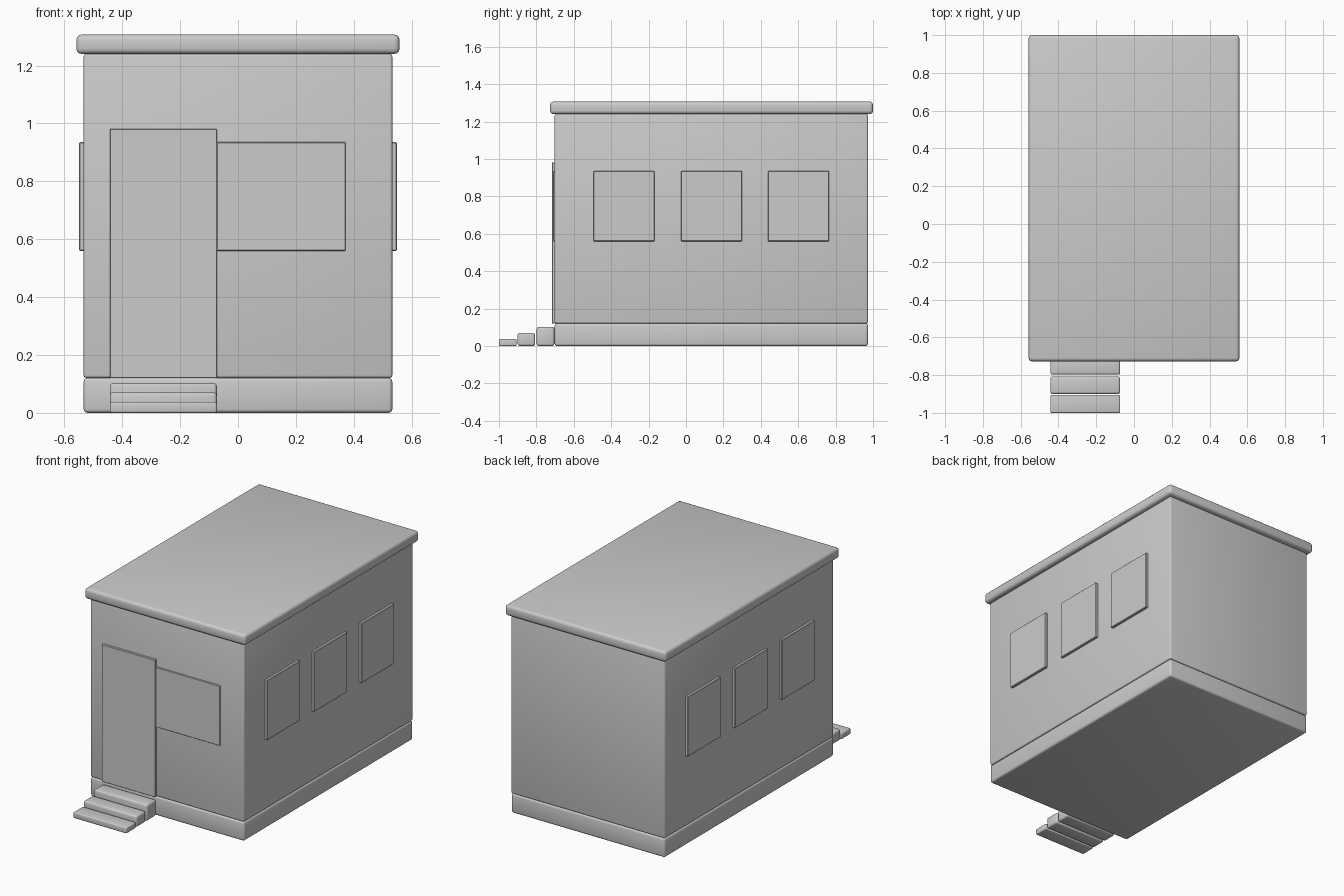
import bpy

if "Cube" in bpy.data.objects:
    bpy.data.objects.remove(bpy.data.objects["Cube"])


def box(name, x, y, z, bevel, segments=3):
    """Rounded box spanning the given (min, max) ranges."""
    spans = (x, y, z)
    bpy.ops.mesh.primitive_cube_add(size=1, location=[(a + b) / 2 for a, b in spans])
    ob = bpy.context.object
    ob.name = name
    ob.scale = [b - a for a, b in spans]
    bpy.ops.object.transform_apply(location=False, rotation=False, scale=True)
    mod = ob.modifiers.new("Bevel", 'BEVEL')
    mod.width = bevel
    mod.segments = segments
    bpy.ops.object.modifier_apply(modifier=mod.name)
    bpy.ops.object.shade_smooth_by_angle()
    return ob


W = 0.533                      # half width of the walls
FRONT, BACK = -0.702, 0.973    # wall ends
DOOR_X = (-0.443, -0.073)
WINDOW_Z = (0.56, 0.935)

# Main masses
box("foundation", (-W, W), (FRONT, BACK), (0.0, 0.121), 0.013)
box("walls", (-W, W), (FRONT, BACK), (0.121, 1.24), 0.009)
box("roof_slab", (-0.558, 0.558), (-0.727, 1.0), (1.24, 1.307), 0.018)

# Front door and the window beside it
box("door", DOOR_X, (-0.717, -0.69), (0.121, 0.981), 0.002, 1)
box("front_window", (-0.073, 0.371), (-0.711, -0.69), WINDOW_Z, 0.002, 1)

# Three windows on each side
for side, s in (("right", 1), ("left", -1)):
    for i in range(3):
        y = -0.494 + i * 0.4665
        x = sorted((s * 0.52, s * 0.549))
        box(f"{side}_window_{i + 1}", x, (y, y + 0.326), WINDOW_Z, 0.003, 1)

# Entrance steps, rising toward the door
steps = ((-1.0, -0.905, 0.038), (-0.9, -0.807, 0.071), (-0.798, -0.704, 0.103))
for i, (y0, y1, top) in enumerate(steps):
    box(f"step_{i + 1}", DOOR_X, (y0, y1), (0.0, top), 0.012 if i else 0.007)
